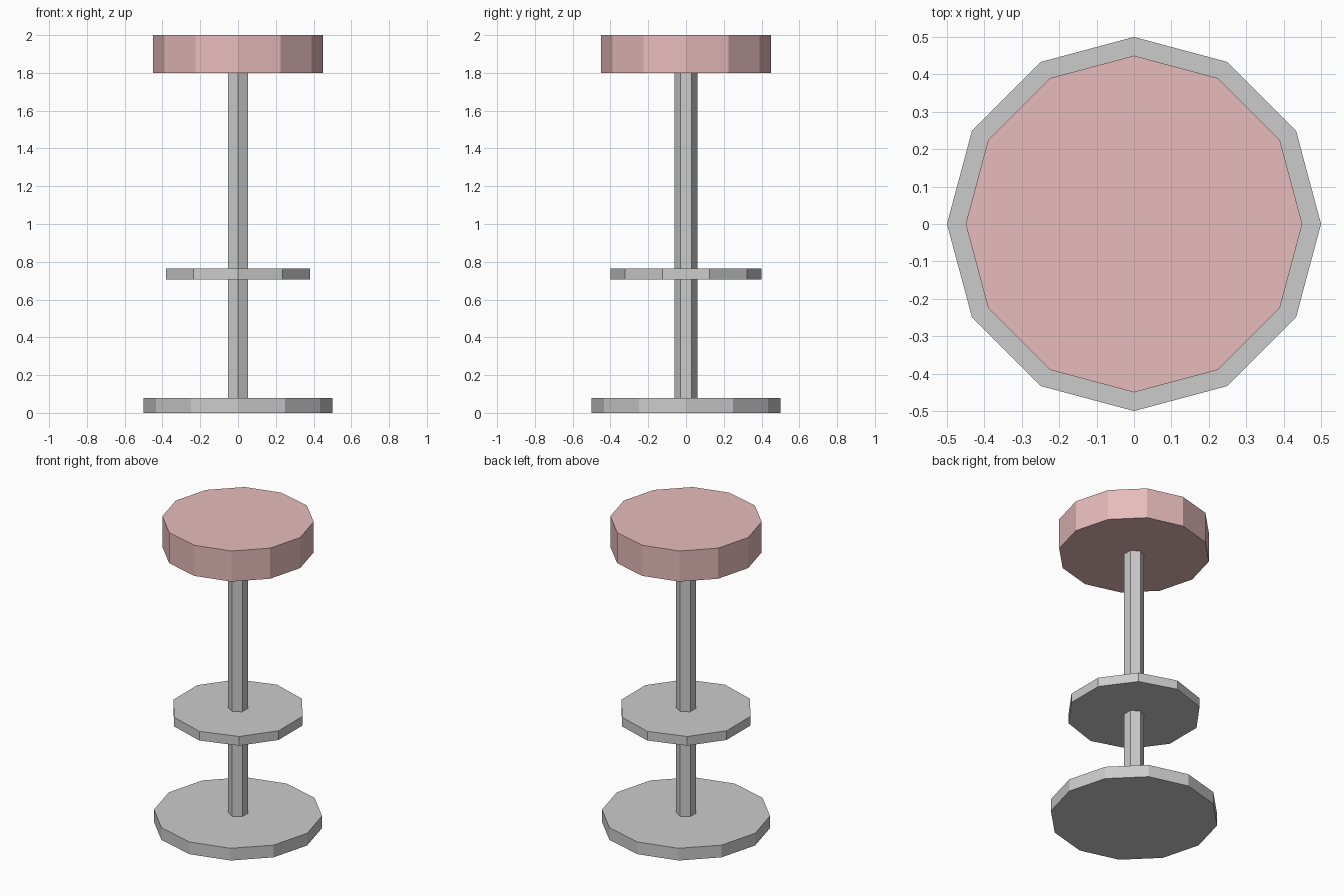
import bpy

if "Cube" in bpy.data.objects:
    bpy.data.objects.remove(bpy.data.objects["Cube"])


def prism(name, sides, radius, z0, z1):
    """Flat-faced upright prism with a corner pointing along +y."""
    bpy.ops.mesh.primitive_cylinder_add(
        vertices=sides, radius=radius, depth=z1 - z0,
        location=(0, 0, (z0 + z1) / 2))
    obj = bpy.context.object
    obj.name = obj.data.name = name
    return obj


# Metal stand
prism("base", 12, 0.50, 0.0, 0.08)
prism("pole", 6, 0.06, 0.08, 1.80)
prism("footrest", 10, 0.40, 0.705, 0.765)

# Padded seat
seat = prism("seat", 12, 0.45, 1.80, 2.0)
red = bpy.data.materials.new("seat_red")
red.diffuse_color = (0.8, 0.5, 0.5, 1.0)
red.use_nodes = True
red.node_tree.nodes["Principled BSDF"].inputs["Base Color"].default_value = red.diffuse_color
seat.data.materials.append(red)
